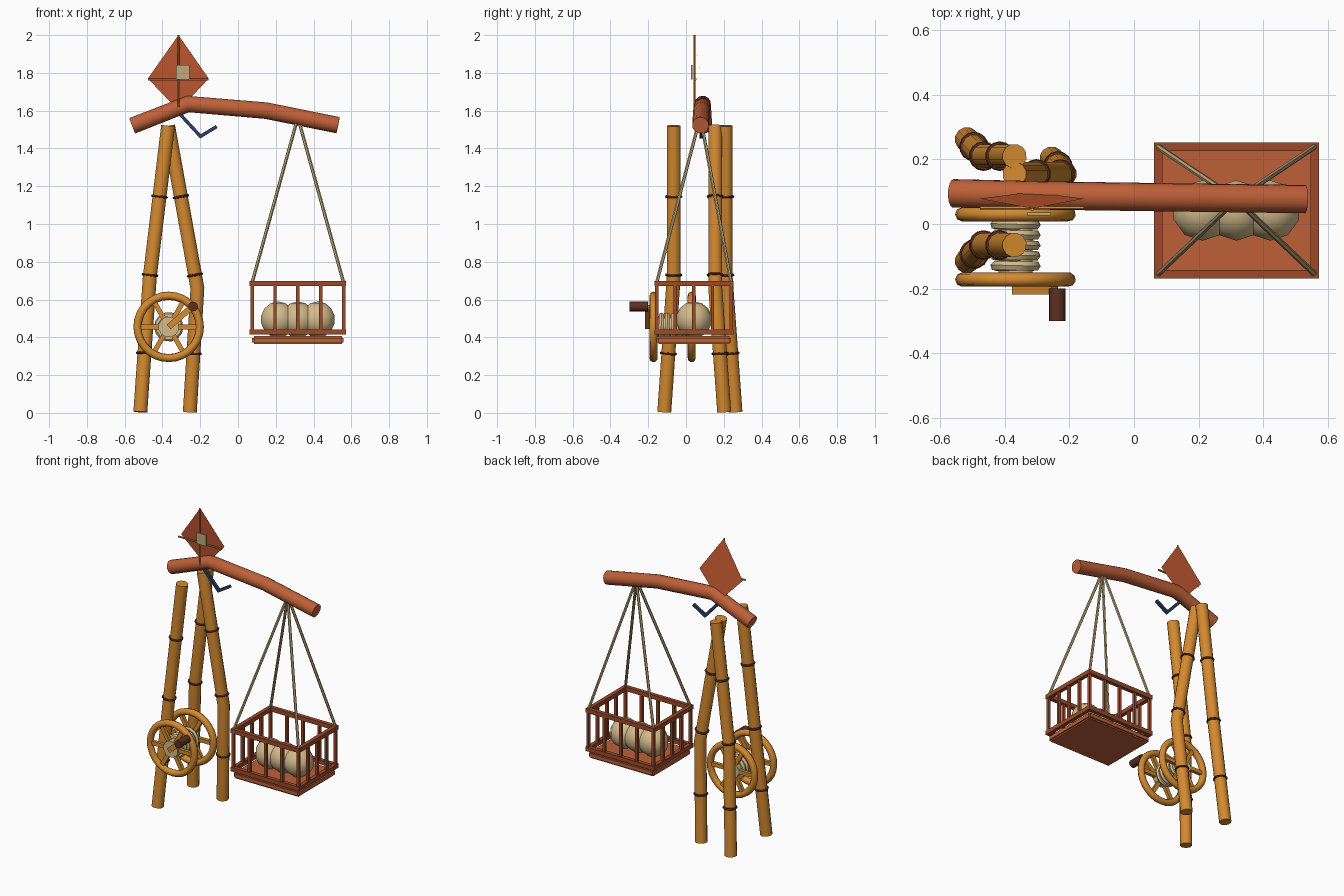
import bpy, bmesh, math
from mathutils import Vector, Matrix

if "Cube" in bpy.data.objects:
    bpy.data.objects.remove(bpy.data.objects["Cube"])

def mat(name, r, g, b):
    m = bpy.data.materials.new(name)
    lin = [((c / 255 + 0.055) / 1.055) ** 2.4 for c in (r, g, b)]
    m.diffuse_color = (*lin, 1)
    m.use_nodes = True
    m.node_tree.nodes["Principled BSDF"].inputs["Base Color"].default_value = m.diffuse_color
    return m

BAMBOO = mat("bamboo", 212, 138, 48)
CLAY = mat("red_wood", 190, 96, 56)
FRAME = mat("dark_red_wood", 156, 74, 42)
KITE = mat("kite_cloth", 200, 92, 52)
DARK = mat("dark_brown", 92, 48, 32)
CREAM = mat("cream", 212, 188, 140)
ROPE = mat("rope", 192, 170, 124)
BLUE = mat("blue", 40, 62, 105)

def finish(name, bm, material, smooth=True):
    bmesh.ops.recalc_face_normals(bm, faces=bm.faces[:])
    me = bpy.data.meshes.new(name)
    bm.to_mesh(me)
    bm.free()
    ob = bpy.data.objects.new(name, me)
    bpy.context.collection.objects.link(ob)
    me.materials.append(material)
    if smooth:
        bpy.ops.object.select_all(action='DESELECT')
        ob.select_set(True)
        bpy.context.view_layer.objects.active = ob
        bpy.ops.object.shade_smooth_by_angle(angle=math.radians(46))
    return ob

def sweep(bm, pts, r, n=10, closed=False):
    """Round tube along a path; open tubes get flat caps."""
    pts = [Vector(p) for p in pts]
    k, rings, ref = len(pts), [], None
    for i, p in enumerate(pts):
        a = pts[(i - 1) % k] if closed or i else p
        b = pts[(i + 1) % k] if closed or i < k - 1 else p
        t = (b - a).normalized()
        if ref is None:
            ref = t.orthogonal()
        ref = (ref - t * ref.dot(t)).normalized()
        w = t.cross(ref)
        rings.append([bm.verts.new(p + r * (math.cos(math.tau * j / n) * ref
                     + math.sin(math.tau * j / n) * w)) for j in range(n)])
    for i in range(k if closed else k - 1):
        A, B = rings[i], rings[(i + 1) % k]
        for j in range(n):
            bm.faces.new((A[j], A[(j + 1) % n], B[(j + 1) % n], B[j]))
    if not closed:
        bm.faces.new(rings[0])
        bm.faces.new(rings[-1])

def circle(c, axis, R, n=24):
    q = Vector(axis).to_track_quat('Z', 'Y')
    return [Vector(c) + q @ Vector((R * math.cos(math.tau * i / n),
            R * math.sin(math.tau * i / n), 0)) for i in range(n)]

def box(bm, c, s, ry=0.0):
    M = Matrix.Translation(c) @ Matrix.Rotation(ry, 4, 'Y') @ Matrix.Diagonal((*s, 1))
    bmesh.ops.create_cube(bm, size=1, matrix=M)

def bar(bm, a, b, width, depth):
    """Flat bar between two points lying in one xz plane."""
    a, b = Vector(a), Vector(b)
    d = b - a
    box(bm, (a + b) / 2, (d.length, depth, width), math.atan2(-d.z, d.x))

# three bamboo legs with dark node rings
legs = {
    "front_leg": [(-.517, -.115, .005), (-.467, -.065, .72), (-.37, -.065, 1.52)],
    "back_left_leg": [(-.517, .262, .005), (-.467, .21, .72), (-.37, .21, 1.52)],
    "back_right_leg": [(-.255, .202, .005), (-.215, .155, .66), (-.37, .155, 1.52)],
}
for name, pts in legs.items():
    bm = bmesh.new()
    sweep(bm, pts, .038, 12)
    finish(name, bm, BAMBOO)
    bm = bmesh.new()
    P = [Vector(p) for p in pts]
    for z in (.315, .73, 1.145):
        a, b = (P[0], P[1]) if z < P[1].z else (P[1], P[2])
        c = a.lerp(b, (z - a.z) / (b.z - a.z))
        sweep(bm, circle(c, b - a, .039, 14), .007, 6, True)
    finish(name + "_rings", bm, DARK)

# bent beam
bm = bmesh.new()
sweep(bm, [(-.56, .095, 1.52), (-.265, .088, 1.635), (.15, .082, 1.6), (.53, .077, 1.523)], .044, 14)
finish("beam", bm, CLAY)

# kite: cloth, spars, patch
bm = bmesh.new()
bm.faces.new([bm.verts.new(p) for p in
              [(-.315, .048, 2), (-.155, .078, 1.77), (-.315, .1, 1.6), (-.477, .078, 1.77)]])
finish("kite_cloth", bm, KITE, False)
bm = bmesh.new()
sweep(bm, [(-.315, .045, 1.62), (-.315, .045, 2)], .005, 6)
sweep(bm, [(-.477, .05, 1.765), (-.155, .05, 1.765)], .006, 6)
finish("kite_spars", bm, BAMBOO)
bm = bmesh.new()
box(bm, (-.293, .031, 1.803), (.072, .008, .075))
finish("kite_patch", bm, ROPE, False)

# blue hook under the beam
bm = bmesh.new()
bar(bm, (-.315, .08, 1.59), (-.197, .08, 1.462), .018, .018)
bar(bm, (-.205, .08, 1.46), (-.113, .08, 1.516), .018, .018)
finish("hook", bm, BLUE, False)

# two spoked winch wheels
CX, CZ = -.367, .455
for name, y in (("front_wheel", -.172), ("back_wheel", .03)):
    bm = bmesh.new()
    sweep(bm, circle((CX, y, CZ), (0, 1, 0), .165, 28), .022, 8, True)
    finish(name + "_rim", bm, BAMBOO)
    bm = bmesh.new()
    for i in range(3):
        box(bm, (CX, y, CZ), (.32, .022, .026), i * math.pi / 3)
    finish(name + "_spokes", bm, BAMBOO, False)

# winch drum and wound rope
bm = bmesh.new()
sweep(bm, [(CX, -.192, CZ), (CX, .042, CZ)], .055, 12)
finish("drum", bm, CREAM)
bm = bmesh.new()
for i in range(5):
    sweep(bm, circle((CX, -.13 + .032 * i, CZ), (0, 1, 0), .062, 14), .016, 6, True)
finish("wound_rope", bm, CREAM)

# crank arm and handle
bm = bmesh.new()
bar(bm, (CX, -.205, CZ), (-.245, -.205, .56), .032, .026)
finish("crank_arm", bm, BAMBOO, False)
bm = bmesh.new()
sweep(bm, [(-.238, -.2, .563), (-.238, -.3, .563)], .026, 10)
finish("crank_handle", bm, DARK)

# hanging basket
BX, BY, HX, HY = .317, .042, .242, .197
bm = bmesh.new()
box(bm, (BX, BY, .385), (.485, .395, .042))
bmesh.ops.bevel(bm, geom=bm.edges[:], offset=.009, segments=2, affect='EDGES')
finish("basket_floor", bm, CLAY)
bm = bmesh.new()
for z in (.428, .685):
    for s in (-1, 1):
        box(bm, (BX, BY + s * HY, z), (2 * HX + .026, .026, .028))
        box(bm, (BX + s * HX, BY, z), (.026, 2 * HY + .026, .028))
finish("basket_rails", bm, FRAME, False)
bm = bmesh.new()
for s in (-1, 1):
    for i in range(5):
        box(bm, (BX + HX * (i / 2 - 1), BY + s * HY, .555), (.018, .018, .25))
    for i in (1, 2, 3):
        box(bm, (BX + s * HX, BY + HY * (i / 2 - 1), .555), (.018, .018, .25))
finish("basket_bars", bm, FRAME, False)

# four ropes to the beam
bm = bmesh.new()
for sx in (-1, 1):
    for sy in (-1, 1):
        sweep(bm, [(BX + sx * HX, BY + sy * HY, .69), (BX + sx * .004, .075 + sy * .004, 1.55)], .009, 6)
finish("basket_ropes", bm, ROPE)

# three round loads
bm = bmesh.new()
for i in (-1, 0, 1):
    bmesh.ops.create_uvsphere(bm, u_segments=10, v_segments=7, radius=.096,
        matrix=Matrix.Translation((BX + .105 * i, BY, .494)))
finish("round_loads", bm, CREAM)
